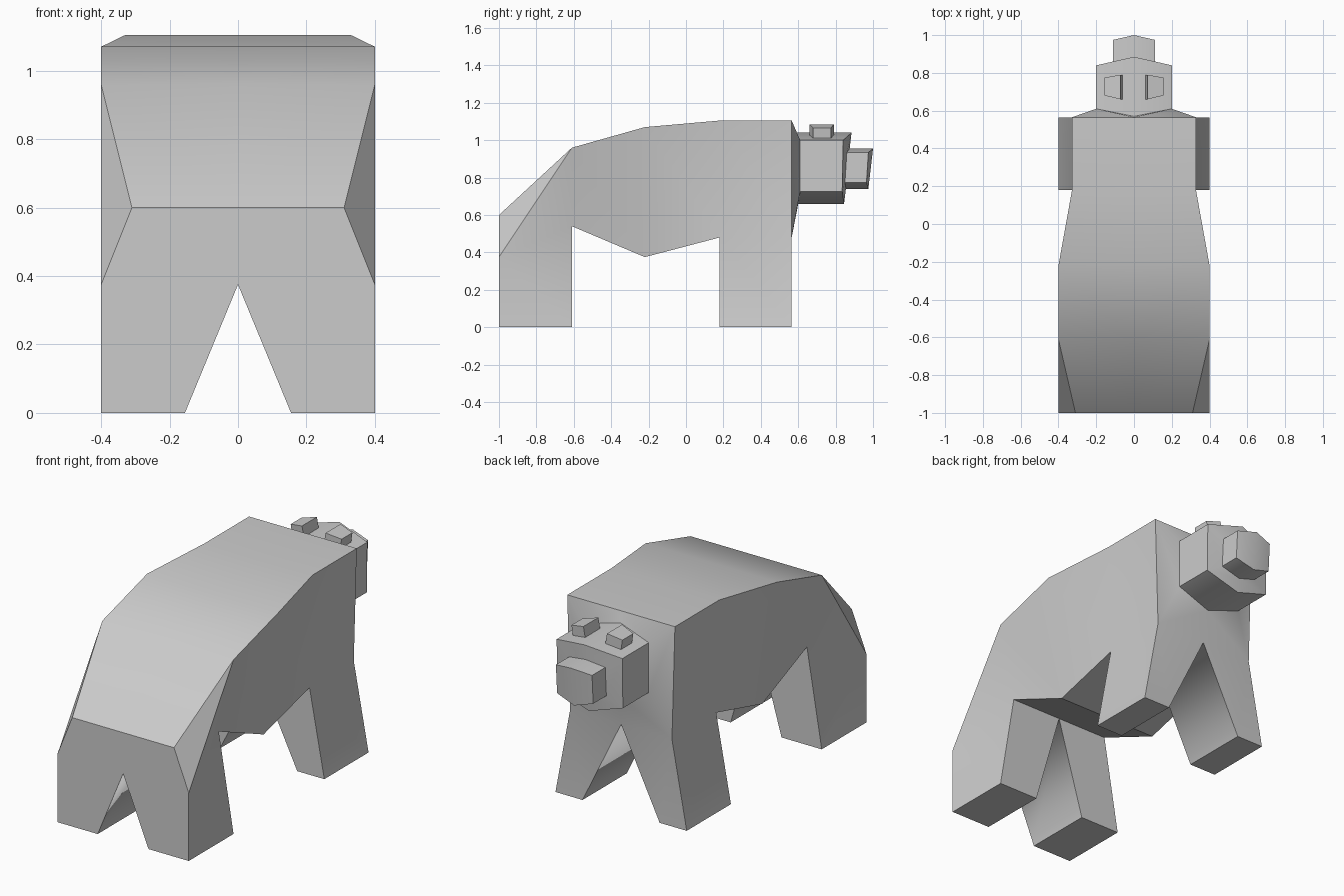
import bpy, bmesh, math

if "Cube" in bpy.data.objects:
    bpy.data.objects.remove(bpy.data.objects["Cube"])


def finish(name, bm):
    """Turn a half mesh into an object mirrored across x = 0."""
    bmesh.ops.recalc_face_normals(bm, faces=bm.faces)
    me = bpy.data.meshes.new(name)
    bm.to_mesh(me)
    bm.free()
    ob = bpy.data.objects.new(name, me)
    bpy.context.collection.objects.link(ob)
    ob.modifiers.new("Mirror", 'MIRROR').use_clip = True
    bpy.ops.object.select_all(action='DESELECT')
    ob.select_set(True)
    bpy.context.view_layer.objects.active = ob
    bpy.ops.object.shade_smooth_by_angle(angle=math.radians(30))
    return ob


bm = bmesh.new()


def ring(*pts):
    return [bm.verts.new(p) for p in pts]


# Torso half sections: y, top half width, top z, bottom half width, bottom z
torso = [(-1.0, .31, .60, .40, .375), (-.61, .40, .96, .31, .54),
         (-.22, .40, 1.07, .31, .375), (.18, .328, 1.105, .31, .48),
         (.565, .328, 1.105, .31, .48)]
rings = [ring((0, y, zt), (wt, y, zt), (wb, y, zb), (0, y, zb))
         for y, wt, zt, wb, zb in torso]

# Neck and head back, head front, snout base, snout tip
rings += [
    ring((0, .57, 1.04), (.20, .61, 1.0), (.20, .61, .725), (0, .60, .66)),
    ring((0, .885, 1.04), (.20, .84, 1.0), (.20, .835, .725), (0, .845, .66)),
    ring((0, .875, .955), (.11, .86, .935), (.11, .85, .775), (0, .855, .74)),
    ring((0, 1.0, .955), (.11, .975, .935), (.11, .965, .775), (0, .975, .74)),
]

# Skin between sections, leaving openings where the legs attach
leg_segments = {0: .155, 3: .235}
for i, (a, b) in enumerate(zip(rings, rings[1:])):
    for j in range(3):
        if j == 2 and i in leg_segments:
            continue
        if i == 0 and j == 1:
            bm.faces.new((a[1], b[1], a[2]))
            bm.faces.new((b[1], b[2], a[2]))
        else:
            bm.faces.new((a[j], b[j], b[j + 1], a[j + 1]))
bm.faces.new(rings[0])
bm.faces.new(rings[-1])

# Legs drop from the openings to flat feet
for i, inner in leg_segments.items():
    a, b = rings[i], rings[i + 1]
    y0, y1 = torso[i][0], torso[i + 1][0]
    top = [a[2], b[2], b[3], a[3]]
    foot = ring((.40, y0, 0), (.40, y1, 0), (inner, y1, 0), (inner, y0, 0))
    for k in range(4):
        n = (k + 1) % 4
        bm.faces.new((top[k], top[n], foot[n], foot[k]))
    bm.faces.new(foot)

finish("bear_body", bm)

# Ears: small tilted blocks on top of the head
bm = bmesh.new()
base = ring((.06, .66, 1.02), (.145, .68, 1.0), (.145, .775, 1.0), (.06, .79, 1.02))
tip = ring((.072, .66, 1.085), (.155, .68, 1.065), (.155, .775, 1.065), (.072, .79, 1.085))
for k in range(4):
    n = (k + 1) % 4
    bm.faces.new((base[k], base[n], tip[n], tip[k]))
bm.faces.new(base)
bm.faces.new(tip)
finish("ears", bm)
